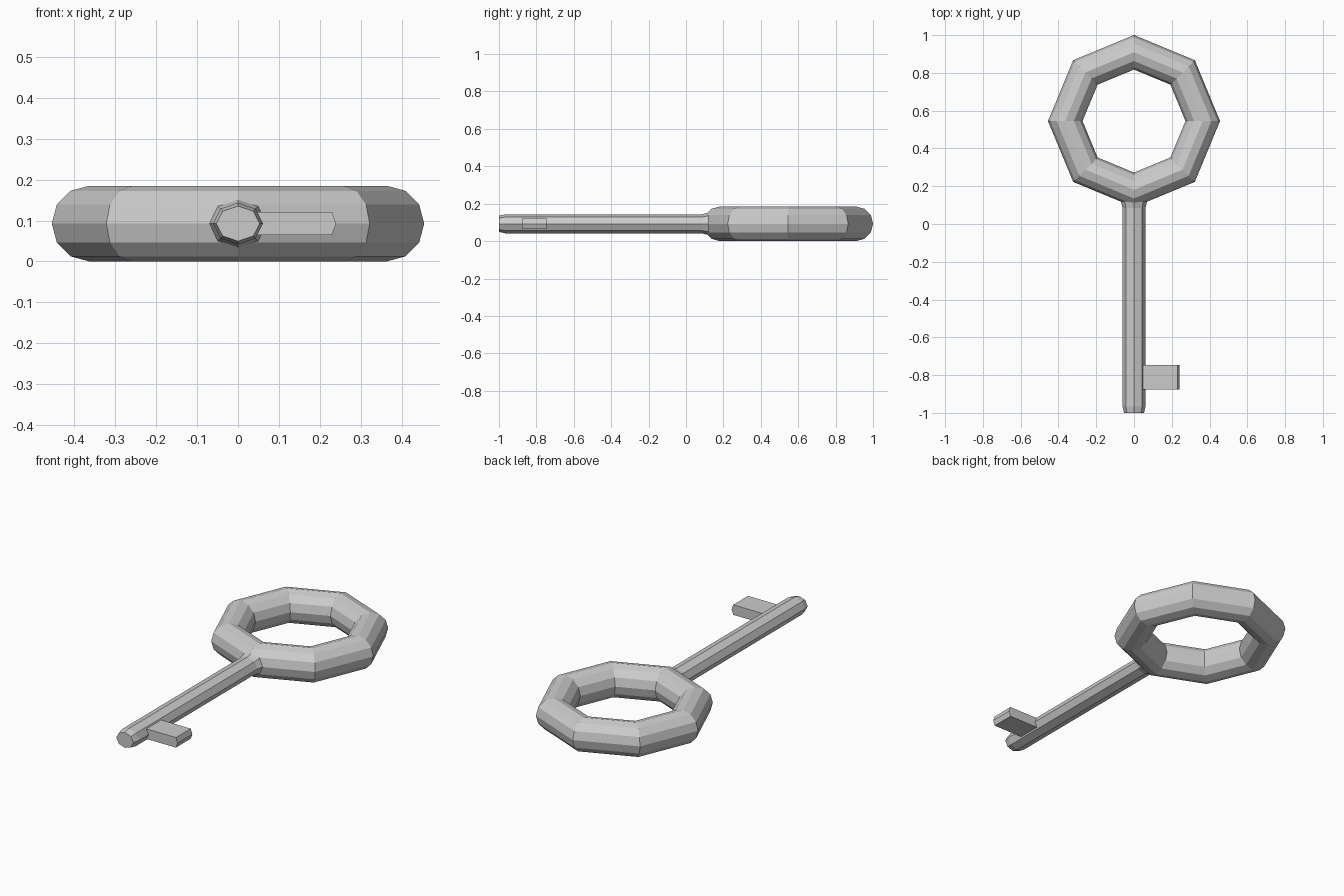
import bpy, bmesh
from math import sin, cos, tau

if "Cube" in bpy.data.objects:
    bpy.data.objects.remove(bpy.data.objects["Cube"])

ZC = 0.0925  # mid height of the key


def make(name, verts, faces):
    mesh = bpy.data.meshes.new(name)
    mesh.from_pydata(verts, [], faces)
    bm = bmesh.new()
    bm.from_mesh(mesh)
    bmesh.ops.recalc_face_normals(bm, faces=bm.faces)
    bm.to_mesh(mesh)
    bm.free()
    obj = bpy.data.objects.new(name, mesh)
    bpy.context.collection.objects.link(obj)
    return obj


def bridge(rings, n):
    """Quads joining consecutive rings of n points."""
    return [(r * n + i, r * n + (i + 1) % n, (r + 1) * n + (i + 1) % n, (r + 1) * n + i)
            for r in range(rings - 1) for i in range(n)]


# Bow: eight-sided ring with a twelve-sided tube
bpy.ops.mesh.primitive_torus_add(major_segments=8, minor_segments=12,
                                 major_radius=0.364, minor_radius=0.0915,
                                 location=(0, 0.545, ZC))
bow = bpy.context.object
bow.name = "bow_ring"
bow.scale.z = ZC / 0.0915
for p in bow.data.polygons:
    p.use_smooth = False

# Shaft: octagonal rod with chamfered tip and a small collar at the ring
stations = [(-1.0, 0.053, 0.043), (-0.965, 0.061, 0.051), (0.085, 0.061, 0.051),
            (0.12, 0.070, 0.060), (0.18, 0.070, 0.050)]
verts = [(rx * cos(tau * i / 8), y, ZC + rz * sin(tau * i / 8))
         for y, rx, rz in stations for i in range(8)]
faces = bridge(len(stations), 8)
faces += [tuple(range(8)), tuple(range(len(verts) - 8, len(verts)))]
make("shaft", verts, faces)

# Bit: single tooth with a slightly pointed outer end
profile = [(0.02, 0.065), (0.23, 0.065), (0.24, ZC), (0.23, 0.121), (0.02, 0.121)]
verts = [(x, y, z) for y in (-0.877, -0.746) for x, z in profile]
make("bit_tooth", verts, bridge(2, 5) + [tuple(range(5)), tuple(range(5, 10))])
